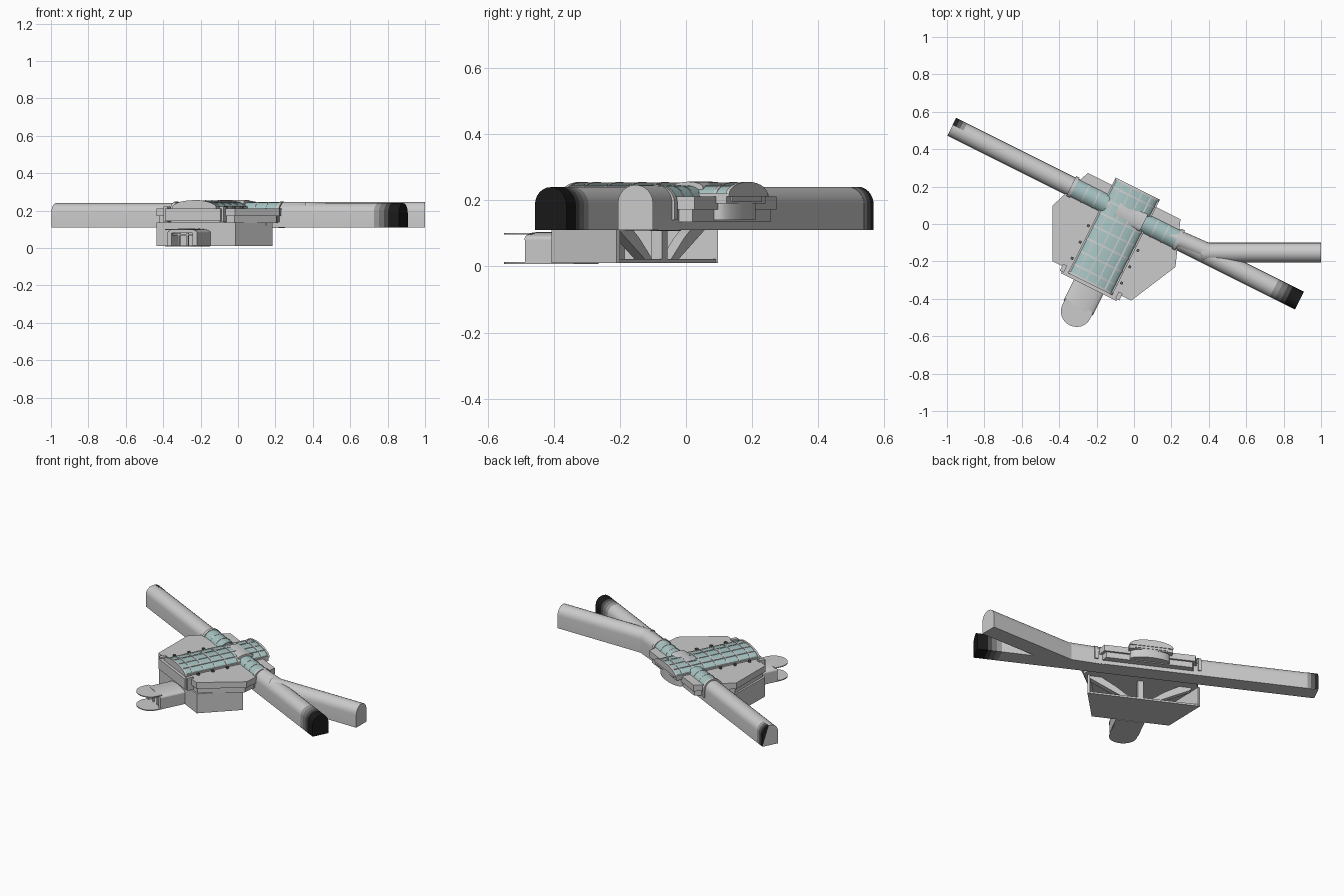
import bpy, bmesh, math
from mathutils import Matrix, Vector

if "Cube" in bpy.data.objects:
    bpy.data.objects.remove(bpy.data.objects["Cube"])

# Station frame: s along the tunnel, v along the hall, turned in the world
TURN = Matrix.Rotation(math.radians(-26.57), 4, 'Z')
FRAME = TURN @ Matrix.Translation((-0.066, 0, 0))
WORLD = Matrix.Identity(4)


def material(name, c):
    m = bpy.data.materials.new(name)
    m.diffuse_color = (*c, 1)
    m.use_nodes = True
    m.node_tree.nodes["Principled BSDF"].inputs["Base Color"].default_value = m.diffuse_color
    return m


GLASS = material("glass", (0.38, 0.55, 0.55))
RIB = material("rib", (0.62, 0.64, 0.63))


def loft(name, ring_a, ring_b, frame=FRAME, mat=None):
    """Closed solid between two matching rings of points."""
    bm = bmesh.new()
    a = [bm.verts.new(p) for p in ring_a]
    b = [bm.verts.new(p) for p in ring_b]
    n = len(a)
    bm.faces.new(a)
    bm.faces.new(b)
    for i in range(n):
        j = (i + 1) % n
        bm.faces.new((a[i], a[j], b[j], b[i]))
    bmesh.ops.recalc_face_normals(bm, faces=bm.faces)
    me = bpy.data.meshes.new(name)
    bm.to_mesh(me)
    bm.free()
    ob = bpy.data.objects.new(name, me)
    bpy.context.collection.objects.link(ob)
    ob.matrix_world = frame
    if mat:
        me.materials.append(mat)
    bpy.ops.object.select_all(action='DESELECT')
    ob.select_set(True)
    bpy.context.view_layer.objects.active = ob
    bpy.ops.object.shade_smooth_by_angle(angle=math.radians(35))
    return ob


def prism(name, pts, z0, z1, **k):
    return loft(name, [(x, y, z0) for x, y in pts], [(x, y, z1) for x, y in pts], **k)


def box(name, x0, x1, y0, y1, z0, z1, **k):
    return prism(name, [(x0, y0), (x1, y0), (x1, y1), (x0, y1)], z0, z1, **k)


def along_s(name, prof, s0, s1, v=0.0, **k):
    return loft(name, [(s0, v + a, z) for a, z in prof], [(s1, v + a, z) for a, z in prof], **k)


def along_v(name, prof, v0, v1, s=0.0, **k):
    return loft(name, [(s + a, v0, z) for a, z in prof], [(s + a, v1, z) for a, z in prof], **k)


def arch(w, base, spring, rise, n=12):
    """Vertical walls with an elliptic roof."""
    arc = [(w * math.cos(math.pi * i / n), spring + rise * math.sin(math.pi * i / n))
           for i in range(n + 1)]
    return [(-w, base), (w, base)] + arc


def wall(name, p, q, t, z0, z1):
    p, q = Vector(p), Vector(q)
    d = (q - p).normalized() * t
    nrm = Vector((-d.y, d.x))
    return prism(name, [p, q, q + nrm, p + nrm], z0, z1)


# Main tunnel, with darkened end sections
TV = 0.029
tube = arch(0.053, 0.11, 0.187, 0.053)
along_s("main_tunnel", tube, -1.01, 0.89, v=TV)
ends = [0.89, 0.92, 0.95, 0.975, 1.04]
for i, g in enumerate((0.32, 0.18, 0.07, 0.01)):
    along_s(f"tunnel_end_{i}", tube, ends[i], ends[i + 1], v=TV, mat=material(f"soot_{i}", (g, g, g)))
along_s("tunnel_far_end", tube, -1.038, -1.01, v=TV)
lip = [(0.0535 * math.cos(t * math.pi / 16), 0.187 + 0.0545 * math.sin(t * math.pi / 16)) for t in range(8)]
for i, g in enumerate((0.02, 0.1, 0.3)):
    along_s(f"tunnel_far_soot_{i}", lip + [(0.0535, 0.112)], -1.0385 + 0.022 * i,
            -1.0165 + 0.022 * i, v=TV, mat=material(f"far_soot_{i}", (g, g, g)))

# Branch tunnel heading straight to the right
branch = arch(0.053, 0.11, 0.192, 0.055)
along_s("branch_tunnel", branch, 0.36, 1.0, v=-0.153, frame=WORLD)
start = [(0.34, -0.153 + a, z) for a, z in branch]
root = [FRAME @ Vector((0.26, TV + a * 0.95, z - 0.002)) for a, z in branch]
loft("branch_bend", root, [(0.40, y, z) for _, y, z in start], frame=WORLD)

# Raised six-sided deck with a set-back underside
deck = [(-0.277, 0.134), (-0.367, -0.106), (-0.236, -0.373),
        (0.236, -0.373), (0.367, -0.106), (0.277, 0.134)]
prism("deck", deck, 0.172, 0.212)
prism("deck_underside", [(x * 0.95, y * 0.95 - 0.006) for x, y in deck], 0.135, 0.172)

# Lower storey, open at the back
base = [(-0.362, -0.105), (-0.236, -0.37), (0.236, -0.37), (0.325, -0.105)]
prism("base_floor", base, 0.01, 0.022)
for i in range(3):
    wall(f"base_wall_{i}", base[i], base[i + 1], 0.015, 0.01, 0.137)
box("back_column", -0.018, 0.018, -0.14, -0.105, 0.02, 0.137)
for sgn in (-1, 1):
    strut = [(sgn * 0.06, 0.02), (sgn * 0.11, 0.02), (sgn * 0.2, 0.065), (sgn * 0.31, 0.12),
             (sgn * 0.31, 0.137), (sgn * 0.24, 0.137), (sgn * 0.15, 0.085)]
    along_v("back_strut", strut, -0.15, -0.115)

# Glazed hall: block, shallow vault, ribs and end frames
HW = 0.132
box("hall_base", -HW, HW, -0.38, 0.17, 0.19, 0.222)


def vault(w, rise):
    return arch(w, 0.212, 0.215, rise, 14)


along_v("hall_glass", vault(0.125, 0.038), -0.385, 0.17, mat=GLASS)
for i in range(7):
    v = -0.335 + i * 0.077
    along_v(f"hall_rib_{i}", vault(0.127, 0.0405), v - 0.005, v + 0.005, mat=RIB)
for i, t in enumerate((48, 76, 104, 132)):
    c, z = 0.125 * math.cos(math.radians(t)), 0.215 + 0.038 * math.sin(math.radians(t))
    box(f"hall_long_rib_{i}", c - 0.004, c + 0.004, -0.385, 0.17, z - 0.006, z + 0.0025, mat=RIB)
for v0, v1 in ((-0.392, -0.38), (0.166, 0.178)):
    along_v("hall_end_frame", vault(HW, 0.041), v0, v1)
box("hall_front_block", -0.166, 0.166, -0.41, -0.365, 0.145, 0.212)
for sgn in (-1, 1):
    box("front_pier", sgn * 0.166 - 0.012, sgn * 0.166 + 0.012, -0.4, -0.36, 0.14, 0.222)

# Rounded bay under the hall at the back
bay = [(-0.12, 0.1), (0.12, 0.1)] + [(0.12 * math.cos(math.pi * i / 12),
       0.13 + 0.042 * math.sin(math.pi * i / 12)) for i in range(13)]
prism("back_bay", bay, 0.14, 0.197)
box("back_bay_cap", -0.1, 0.1, 0.12, 0.174, 0.197, 0.215)

# Glass roof over the tunnel on both sides of the hall, with collars
for sgn in (-1, 1):
    along_s("tunnel_glass", arch(0.056, 0.19, 0.19, 0.055), sgn * 0.11, sgn * 0.32, v=TV, mat=GLASS)
    for r in (0.17, 0.235):
        along_s("tunnel_rib", arch(0.0575, 0.19, 0.19, 0.0565), sgn * r, sgn * (r + 0.008), v=TV, mat=RIB)
    along_s("tunnel_collar", arch(0.062, 0.14, 0.19, 0.058), sgn * 0.305, sgn * 0.325, v=TV)
along_s("crossing_ridge", arch(0.05, 0.22, 0.24, 0.0165), -0.05, 0.11, v=TV, mat=RIB)

# Small vents beside the hall
DARK = material("vent_dark", (0.12, 0.12, 0.12))
for sgn in (-1, 1):
    for v in (-0.117, -0.215, -0.312):
        box("vent", sgn * 0.148 - 0.007, sgn * 0.148 + 0.007, v - 0.007, v + 0.007, 0.21, 0.224, mat=DARK)

# Entrance porch with rounded canopy and step
for sgn in (-1, 1):
    box("porch_side", sgn * 0.075 - 0.012, sgn * 0.075 + 0.012, -0.535, -0.365, 0.01, 0.085)
    box("porch_post", sgn * 0.025 - 0.005, sgn * 0.025 + 0.005, -0.525, -0.515, 0.01, 0.09)
along_v("porch_roof", arch(0.088, 0.08, 0.084, 0.02), -0.535, -0.365)
box("porch_back", -0.07, 0.07, -0.46, -0.45, 0.01, 0.085)
box("door_lintel", -0.065, 0.065, -0.525, -0.515, 0.068, 0.076)
half_disc = [(-0.083, -0.52), (-0.083, -0.56)] + [(-0.083 * math.cos(math.pi * i / 12),
             -0.56 - 0.078 * math.sin(math.pi * i / 12)) for i in range(1, 12)] + [(0.083, -0.56), (0.083, -0.52)]
prism("porch_canopy", half_disc, 0.096, 0.101)
prism("porch_step", [(x, min(y, -0.37) if y < -0.53 else -0.37) for x, y in half_disc], 0.008, 0.014)
